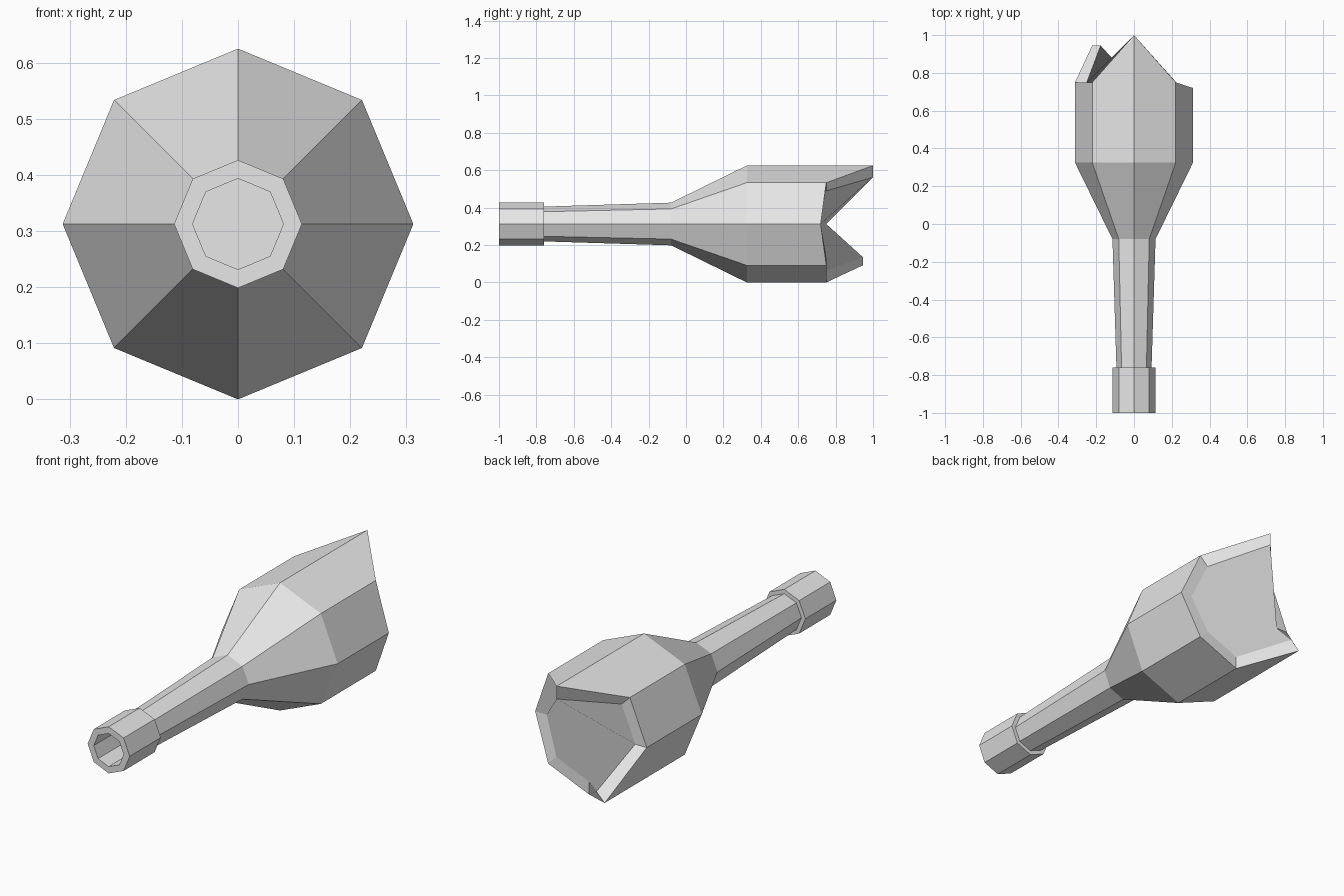
import bpy
import bmesh
from math import cos, sin, pi

if "Cube" in bpy.data.objects:
    bpy.data.objects.remove(bpy.data.objects["Cube"], do_unlink=True)

SIDES = 8
AXIS_Z = 0.3125

grey = bpy.data.materials.new("light_grey")
grey.use_nodes = True
colour = (0.8, 0.8, 0.8, 1.0)
grey.diffuse_color = colour
grey.node_tree.nodes["Principled BSDF"].inputs["Base Color"].default_value = colour


def lathe(name, sections):
    """Join octagonal rings along y; a section is (radius, y or list of y per corner)."""
    bm = bmesh.new()
    rings = []
    for radius, y in sections:
        ys = y if isinstance(y, list) else [y] * SIDES
        # corners run clockwise from the top as seen from the front
        rings.append([bm.verts.new((radius * sin(i * 2 * pi / SIDES), ys[i],
                                    AXIS_Z + radius * cos(i * 2 * pi / SIDES)))
                      for i in range(SIDES)])
    for a, b in zip(rings, rings[1:]):
        for i in range(SIDES):
            j = (i + 1) % SIDES
            bm.faces.new((a[i], b[i], b[j], a[j]))
    bm.faces.new(rings[0])
    bm.faces.new(rings[-1][::-1])
    bmesh.ops.recalc_face_normals(bm, faces=bm.faces)
    mesh = bpy.data.meshes.new(name)
    bm.to_mesh(mesh)
    bm.free()
    mesh.materials.append(grey)
    obj = bpy.data.objects.new(name, mesh)
    bpy.context.collection.objects.link(obj)
    return obj


# Lip collar with the recessed mouth, narrow neck, shoulder and jagged broken end
mouth_floor, collar_end = -0.77, -0.76
jagged = [1.0, 0.75, 0.72, 0.75, 0.75, 0.945, 0.75, 0.75]
lathe("broken_bottle", [
    (0.081, mouth_floor),
    (0.081, -1.0),
    (0.114, -1.0),
    (0.114, collar_end),
    (0.093, collar_end),
    (0.114, -0.08),
    (0.3125, 0.325),
    (0.3125, jagged),
    (0.25, jagged),
])
